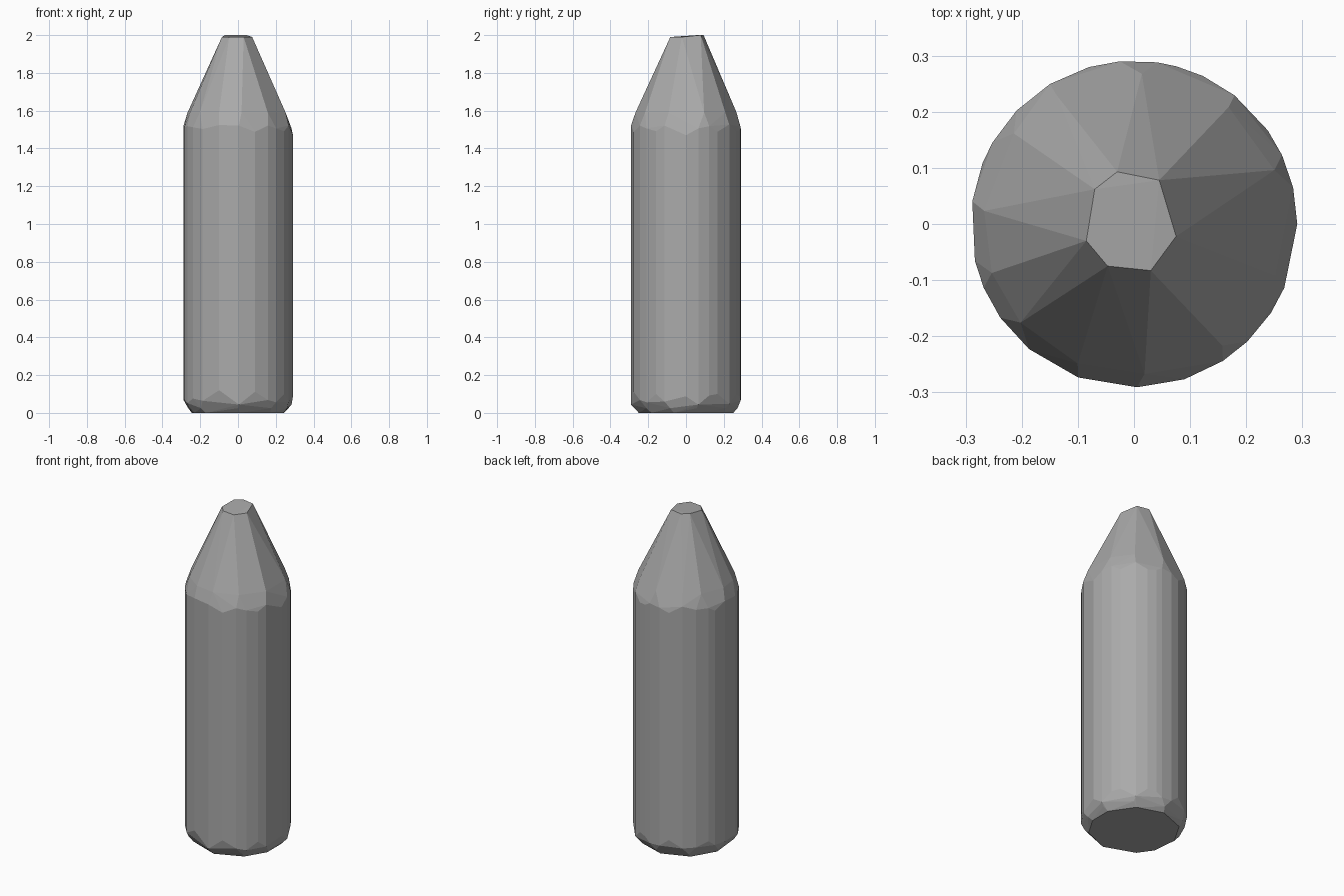
import bpy, bmesh
from math import sin, cos, radians

cube = bpy.data.objects.get("Cube")
if cube:
    bpy.data.objects.remove(cube)

# One plain grey for the whole shape
grey = bpy.data.materials.new("stone_grey")
grey.use_nodes = True
colour = (0.4, 0.4, 0.4, 1)
grey.diffuse_color = colour
grey.node_tree.nodes["Principled BSDF"].inputs["Base Color"].default_value = colour

# Irregular facet directions in degrees, and the flat tip outline
body_angles = [0, 13, 25, 35, 52, 65, 75, 82, 95, 106, 121, 136, 150, 158, 172,
               193, 203, 215, 230, 250, 271, 288, 303, 314, 327, 337]
shoulder_angles = [21, 51, 87, 121, 143, 175, 199, 221, 248, 274, 306, 340]
base_angles = [12, 50, 88, 128, 165, 200, 224, 270, 310, 342]
tip = [(-0.03, 0.093), (0.045, 0.078), (0.075, -0.022), (0.03, -0.083),
       (-0.047, -0.075), (-0.085, -0.03), (-0.07, 0.062)]


def polar(angle, radius, z):
    a = radians(angle)
    return (radius * cos(a), radius * sin(a), z)


def gap(angle, others):
    """Angular distance to the nearest neighbouring facet corner."""
    return min(abs((angle - o + 180) % 360 - 180) for o in others)


points = [(x, y, 2 if y > 0 else 1.99) for x, y in tip]

# Pointed shoulder and rounded lower edge
points += [polar(a, 0.268, 1.59) for a in shoulder_angles]
points += [polar(a, 0.273, 0.025) for a in base_angles]
points += [polar(a + 3, 0.25, 0) for a in base_angles]

# Straight body whose end corners zigzag between the neighbouring facets
for a in body_angles:
    points.append(polar(a, 0.291, 1.53 - 0.003 * gap(a, shoulder_angles)))
    points.append(polar(a, 0.291, 0.04 + 0.004 * gap(a, base_angles)))

# Wrap the corners in one faceted shell
bm = bmesh.new()
for p in points:
    bm.verts.new(p)
hull = bmesh.ops.convex_hull(bm, input=bm.verts)
loose = {v for v in hull["geom_interior"] + hull["geom_unused"]
         if isinstance(v, bmesh.types.BMVert) and not v.link_faces}
bmesh.ops.delete(bm, geom=list(loose), context="VERTS")
bmesh.ops.dissolve_limit(bm, angle_limit=radians(2), verts=bm.verts, edges=bm.edges)
bmesh.ops.recalc_face_normals(bm, faces=bm.faces)

mesh = bpy.data.meshes.new("faceted_column")
bm.to_mesh(mesh)
bm.free()
mesh.materials.append(grey)
column = bpy.data.objects.new("faceted_column", mesh)
bpy.context.collection.objects.link(column)
